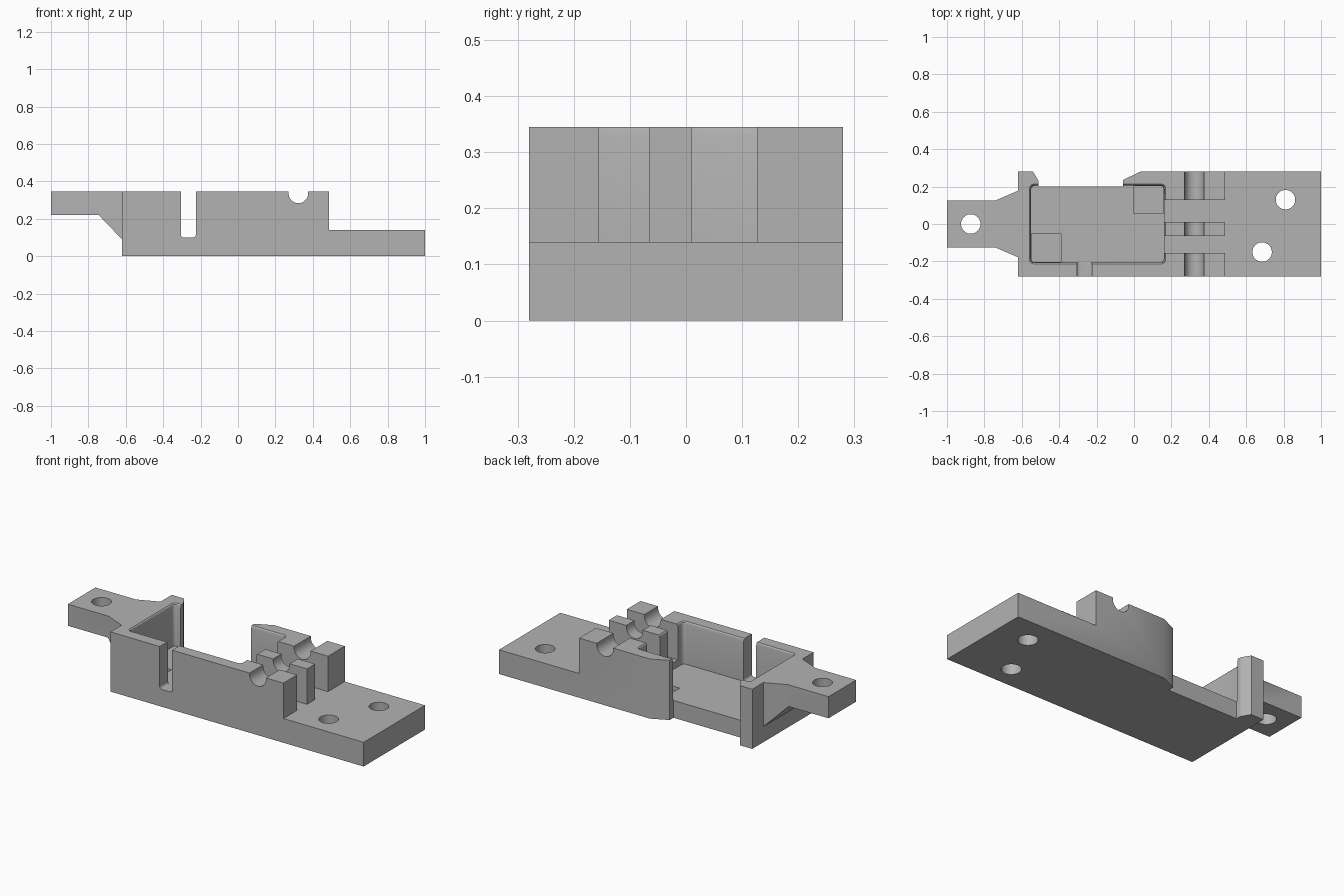
import bpy, bmesh, math
from mathutils import Vector

old = bpy.data.objects.get("Cube")
if old:
    bpy.data.objects.remove(old, do_unlink=True)

grey = bpy.data.materials.new("matte grey")
grey.use_nodes = True
colour = (0.45, 0.45, 0.45, 1)
grey.diffuse_color = colour
grey.node_tree.nodes["Principled BSDF"].inputs["Base Color"].default_value = colour


def loft(name, rings):
    """Closed solid through rings that all have the same number of points."""
    bm = bmesh.new()
    rows = [[bm.verts.new(p) for p in ring] for ring in rings]
    n = len(rows[0])
    for a, b in zip(rows, rows[1:]):
        for i in range(n):
            j = (i + 1) % n
            bm.faces.new((a[i], a[j], b[j], b[i]))
    bm.faces.new(rows[0][::-1])
    bm.faces.new(rows[-1])
    bmesh.ops.recalc_face_normals(bm, faces=bm.faces)
    mesh = bpy.data.meshes.new(name)
    bm.to_mesh(mesh)
    bm.free()
    mesh.materials.append(grey)
    obj = bpy.data.objects.new(name, mesh)
    bpy.context.collection.objects.link(obj)
    return obj


def prism(name, points, lo, hi, axis="z"):
    """Extrude a plan (x, y) along z, or a side profile (x, z) along y."""
    def place(p, d):
        return (p[0], p[1], d) if axis == "z" else (p[0], d, p[1])
    return loft(name, [[place(p, d) for p in points] for d in (lo, hi)])


def rect(x0, x1, y0, y1, r=0.0, grow=0.0):
    """Rectangle outline, with rounded corners when r is given."""
    x0, x1, y0, y1 = x0 - grow, x1 + grow, y0 - grow, y1 + grow
    if not r:
        return [(x0, y0), (x1, y0), (x1, y1), (x0, y1)]
    points = []
    centres = [(x1 - r, y1 - r), (x0 + r, y1 - r), (x0 + r, y0 + r), (x1 - r, y0 + r)]
    for k, (cx, cy) in enumerate(centres):
        for s in range(6):
            a = math.pi / 2 * (k + s / 5)
            points.append((cx + r * math.cos(a), cy + r * math.sin(a)))
    return points


def circle(cx, cy, r, n=40):
    return [(cx + r * math.cos(math.tau * i / n), cy + r * math.sin(math.tau * i / n))
            for i in range(n)]


def cut(target, cutter):
    """Subtract a solid from the target and discard the cutter."""
    cutter.hide_render = True
    mod = target.modifiers.new("cut", "BOOLEAN")
    mod.operation = "DIFFERENCE"
    mod.solver = "EXACT"
    mod.object = cutter
    bpy.context.view_layer.objects.active = target
    bpy.ops.object.modifier_apply(modifier=mod.name)
    bpy.data.objects.remove(cutter, do_unlink=True)


TOP, FLOOR, STEP, OVER = 0.345, 0.1, 0.14, 0.5

# Main body with the open gap in its back wall
body = prism("holder_body", [
    (-0.62, -0.28), (1, -0.28), (1, 0.28), (0.035, 0.28), (-0.06, 0.235), (-0.06, 0.2),
    (-0.51, 0.2), (-0.51, 0.23), (-0.54, 0.28), (-0.62, 0.28)], 0, TOP)

# Low mounting plate at the end
cut(body, prism("step_cutter", rect(0.487, 1.1, -0.4, 0.4), STEP, OVER))

# Pocket with rounded corners and a softened rim
pocket = (-0.55, 0.16, -0.205, 0.205)
levels = [(FLOOR, 0), (0.327, 0), (0.34, 0.003), (TOP, 0.008), (OVER, 0.008)]
cut(body, loft("pocket_cutter", [
    [(x, y, z) for x, y in rect(*pocket, r=0.02, grow=g)] for z, g in levels]))

# Shallow recesses in two opposite pocket corners
for area in ((-0.549, -0.39, -0.204, -0.05), (0.0, 0.159, 0.055, 0.204)):
    cut(body, prism("recess_cutter", rect(*area), FLOOR - 0.025, FLOOR + 0.05))

# Narrow slot in the front wall
cut(body, prism("slot_cutter", rect(-0.305, -0.225, FLOOR, OVER, r=0.015), -0.4, -0.18, "y"))

# Two lengthwise channels through the end block
for y0, y1 in ((-0.155, -0.065), (0.01, 0.127)):
    cut(body, prism("channel_cutter", rect(0.1, 0.6, y0, y1), STEP, OVER))

# Round-bottomed groove across the end block
cut(body, prism("groove_cutter", rect(0.27, 0.375, 0.283, OVER, r=0.0524), -0.4, 0.4, "y"))

# Screw holes in the plate
for x, y in ((0.81, 0.13), (0.685, -0.15)):
    cut(body, prism("hole_cutter", circle(x, y, 0.052), -0.1, OVER))

# Flared tongue with a sloped underside
tongue = prism("mounting_tongue", [
    (-1, -0.126), (-0.74, -0.126), (-0.62, -0.178),
    (-0.62, 0.178), (-0.74, 0.126), (-1, 0.126)], 0.0, TOP)
cut(tongue, prism("underside_cutter", [
    (-1.1, -0.1), (-0.6, -0.1), (-0.6, 0.068), (-0.62, 0.09), (-0.745, 0.22), (-1.1, 0.22)],
    -0.4, 0.4, "y"))
cut(tongue, prism("hole_cutter", circle(-0.873, 0, 0.052), -0.1, OVER))

# Smooth the round cuts and keep the edges sharp
for obj in (body, tongue):
    bpy.ops.object.select_all(action="DESELECT")
    obj.select_set(True)
    bpy.context.view_layer.objects.active = obj
    bpy.ops.object.shade_smooth_by_angle(angle=math.radians(30))
